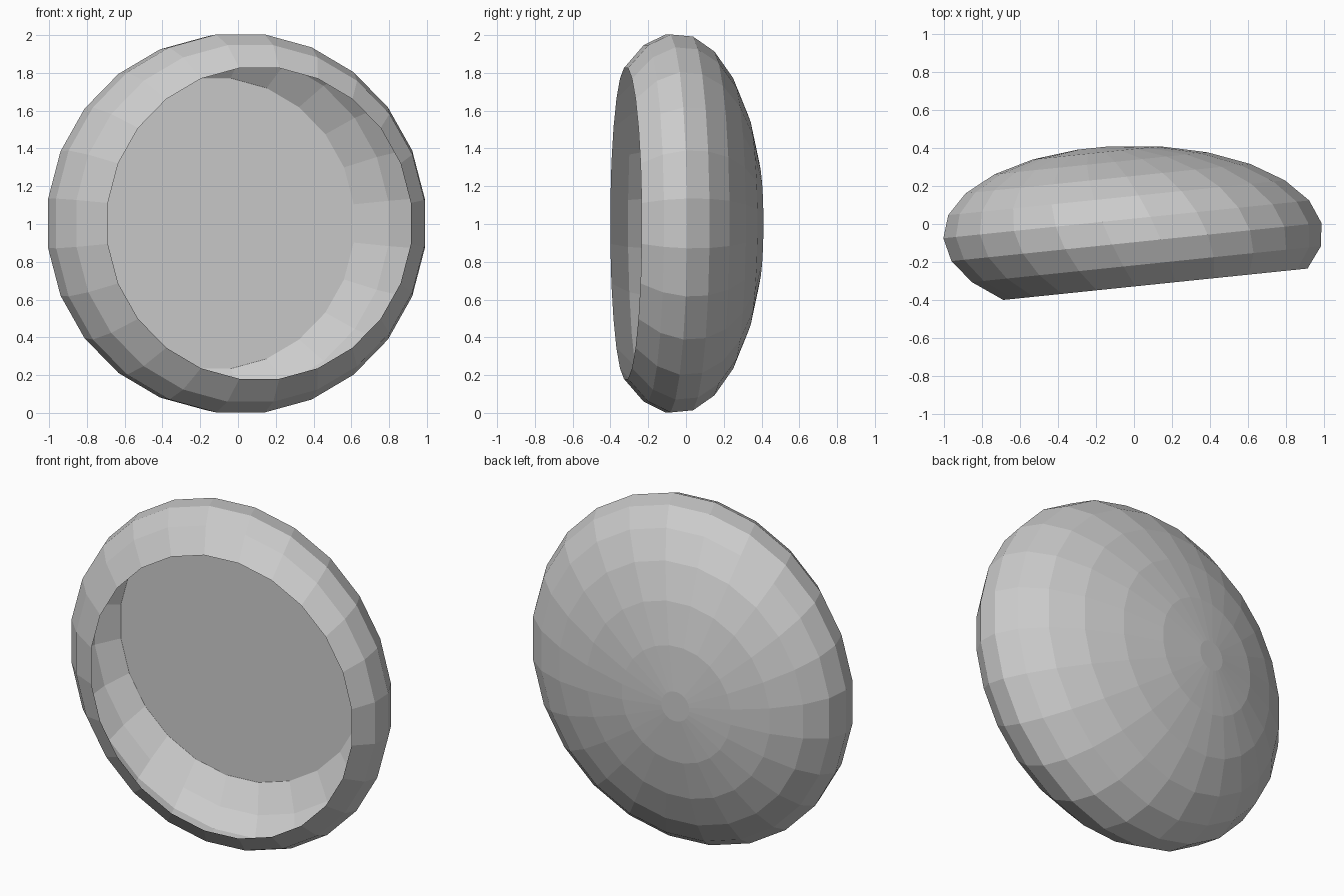
import bpy, bmesh
from math import sin, cos, radians
from mathutils import Vector

if "Cube" in bpy.data.objects:
    bpy.data.objects.remove(bpy.data.objects["Cube"])

SIDES = 24
CENTRE = Vector((-0.005, -0.055, 1.003))
ACROSS = Vector((0.988, 0.102, 0.0))     # half width of the skewed ellipsoid
UP = Vector((0.0, 0.0, 1.013))           # half height
DEPTH = Vector((-0.206, 0.458, 0.0))     # from middle to back pole


def ring(bm, lat, size=1.0):
    """One ring of vertices at a latitude of the skewed ellipsoid."""
    c, s = cos(radians(lat)) * size, sin(radians(lat))
    verts = []
    for i in range(SIDES):
        a = radians((i + 0.5) * 360 / SIDES)
        verts.append(bm.verts.new(CENTRE + DEPTH * s + (ACROSS * cos(a) + UP * sin(a)) * c))
    return verts


def finish(bm, name):
    mesh = bpy.data.meshes.new(name)
    bm.to_mesh(mesh)
    bm.free()
    bpy.context.collection.objects.link(bpy.data.objects.new(name, mesh))


# Open, thin bowl shell: front rim to the small flat cap at the back
bm = bmesh.new()
rings = [ring(bm, lat) for lat in range(-35, 86, 15)]
for a, b in zip(rings, rings[1:]):
    for i in range(SIDES):
        j = (i + 1) % SIDES
        bm.faces.new((a[i], b[i], b[j], a[j]))
bm.faces.new(rings[-1][::-1])
bmesh.ops.recalc_face_normals(bm, faces=bm.faces)
bm.normal_update()
if bm.faces[-1:][0].normal.y < 0:
    bmesh.ops.reverse_faces(bm, faces=bm.faces)
finish(bm, "bowl_shell")

# Flat disc closing the inside of the bowl, facing the front
bm = bmesh.new()
disc = bm.faces.new(ring(bm, 40, 0.999))
bm.normal_update()
if disc.normal.y > 0:
    disc.normal_flip()
finish(bm, "inner_disc")
